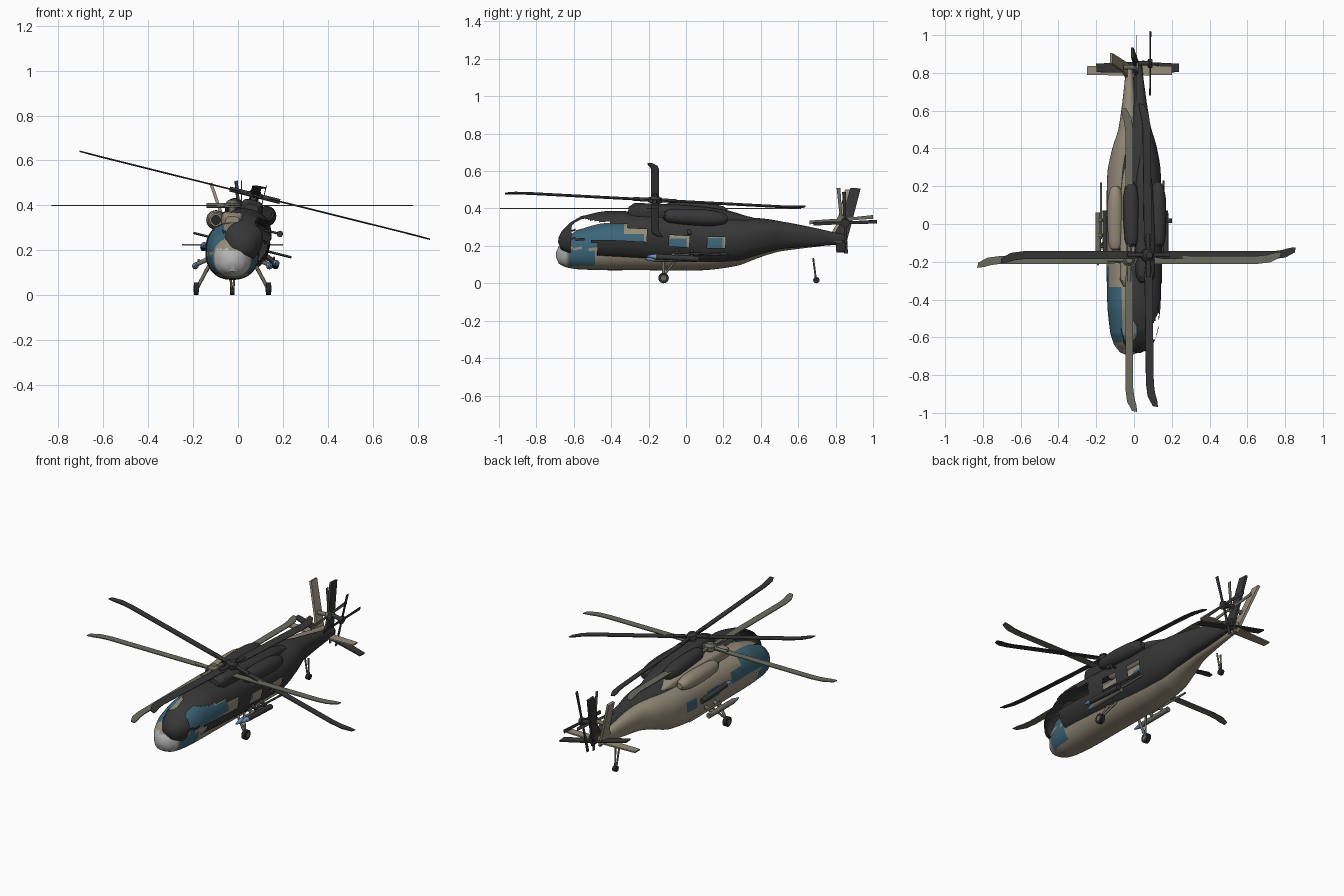
import bpy, bmesh, math
from mathutils import Matrix, Vector

old = bpy.data.objects.get("Cube")
if old:
    bpy.data.objects.remove(old, do_unlink=True)


def material(name, r, g, b):
    m = bpy.data.materials.new(name)
    m.use_nodes = True
    m.diffuse_color = (r, g, b, 1)
    m.node_tree.nodes["Principled BSDF"].inputs["Base Color"].default_value = (r, g, b, 1)
    return m


TAN = material("tan paint", .30, .26, .19)
DARK = material("charcoal paint", .038, .038, .038)
GLASS = material("blue glass", .045, .13, .19)
RADOME = material("light grey", .45, .45, .45)
OLIVE = material("olive grey", .15, .15, .12)
PALE = material("pale blue", .16, .30, .55)
BLACK = material("tyre black", .02, .02, .02)

HUB = Vector((0, -.19, .40))


def finish(name, bm, mats, place, smooth=True):
    bmesh.ops.recalc_face_normals(bm, faces=bm.faces)
    me = bpy.data.meshes.new(name)
    bm.to_mesh(me)
    bm.free()
    ob = bpy.data.objects.new(name, me)
    bpy.context.collection.objects.link(ob)
    for m in mats:
        me.materials.append(m)
    ob.matrix_world = place
    if smooth:
        bpy.ops.object.select_all(action='DESELECT')
        ob.select_set(True)
        bpy.context.view_layer.objects.active = ob
        bpy.ops.object.shade_smooth_by_angle(angle=math.radians(35))
    return ob


def loft(stations, segs, power, detail):
    """Skin along y through (y, half width, bottom, top), smoothly interpolated."""
    bm = bmesh.new()
    rings = []
    pts = [stations[0]] + stations + [stations[-1]]
    rows = []
    for a, b, c, d in zip(pts, pts[1:], pts[2:], pts[3:]):
        n = max(1, round((c[0] - b[0]) / detail))
        for i in range(n):
            t = i / n
            rows.append([.5 * (2 * q + (r - p) * t + (2 * p - 5 * q + 4 * r - s) * t * t
                               + (3 * q - p - 3 * r + s) * t ** 3) for p, q, r, s in zip(a, b, c, d)])
            rows[-1][0] = b[0] + (c[0] - b[0]) * t
    rows.append(stations[-1])
    for y, w, lo, hi in rows:
        ring = []
        for k in range(segs):
            a = math.tau * k / segs
            c, s = math.cos(a), math.sin(a)
            e = 2 / power
            ring.append(bm.verts.new((math.copysign(abs(c) ** e, c) * w, y,
                                      (lo + hi) / 2 + math.copysign(abs(s) ** e, s) * (hi - lo) / 2)))
        rings.append(ring)
    for p, q in zip(rings, rings[1:]):
        for k in range(segs):
            bm.faces.new((p[k], p[k - 1], q[k - 1], q[k]))
    bm.faces.new(rings[0])
    bm.faces.new(rings[-1])
    return bm


def rod(bm, a, b, r1, r2=None, segs=12):
    a, b = Vector(a), Vector(b)
    rot = (b - a).to_track_quat('Z', 'Y').to_matrix().to_4x4()
    bmesh.ops.create_cone(bm, cap_ends=True, segments=segs, radius1=r1, radius2=r1 if r2 is None else r2,
                          depth=(b - a).length, matrix=Matrix.Translation((a + b) / 2) @ rot)


def slab(bm, outline, thick, mat):
    """Flat outline in local xy, thickened along local z."""
    lower = [bm.verts.new(mat @ Vector((x, y, -thick / 2))) for x, y in outline]
    upper = [bm.verts.new(mat @ Vector((x, y, thick / 2))) for x, y in outline]
    bm.faces.new(lower)
    bm.faces.new(upper)
    for i in range(len(outline)):
        bm.faces.new((lower[i - 1], lower[i], upper[i], upper[i - 1]))


def glazing(p):
    """Window areas of the hull: cockpit, chin and cabin."""
    x, y, z = abs(p.x), p.y, p.z
    cockpit = -.625 < y < -.33 and z > .19 and x > .035
    side = -.34 < y < -.23 and .19 < z < .26 and x > .06
    chin = -.63 < y < -.48 and .095 < z < .18 and x > .03
    cabin = .18 < z < .245 and (-.10 < y < 0 or .10 < y < .19) and x > .06
    return cockpit, side, chin, cabin


def helicopter(tag, place, paint, blade_paint, shell):
    def done(name, bm, mat, smooth=True):
        return finish(tag + name, bm, [mat], place, smooth)

    # Hull with tail boom
    hull = loft([(-.695, .012, .14, .165), (-.68, .048, .105, .20), (-.64, .08, .085, .245),
                 (-.58, .10, .075, .285), (-.45, .115, .07, .32), (-.25, .12, .07, .325),
                 (.1, .12, .07, .325), (.28, .115, .095, .325), (.4, .09, .14, .325),
                 (.5, .058, .17, .315), (.65, .036, .19, .295), (.84, .018, .21, .265)], 64, 2.3, .012)
    if shell:
        holes = [f for f in hull.faces if any(glazing(f.calc_center_median()))
                 and f.calc_center_median().z < .285]
        bmesh.ops.delete(hull, geom=holes, context='FACES')
    else:
        for f in hull.faces:
            c = f.calc_center_median()
            f.material_index = 1 if any(glazing(c)) else 2 if c.y < -.64 and c.z < .205 else 0
    finish(tag + "fuselage", hull, [paint, GLASS, RADOME], place)

    # Roof housing, engine pods with intakes
    done("roof_housing", loft([(-.33, .03, .30, .35), (-.30, .048, .28, .372), (0, .05, .28, .375),
                               (.2, .042, .28, .36), (.34, .02, .28, .33)], 24, 4, .04), paint)
    for side, s in (("left_", 1), ("right_", -1)):
        bm = loft([(-.13, .028, -.028, .028), (-.11, .036, -.036, .036), (0, .043, -.043, .043),
                   (.12, .042, -.042, .042), (.18, .03, -.03, .03), (.2, .016, -.016, .016)], 24, 2, .03)
        bmesh.ops.translate(bm, verts=bm.verts, vec=(s * .073, 0, .335))
        done(side + "engine_pod", bm, paint)
        bm = bmesh.new()
        rod(bm, (s * .073, -.14, .335), (s * .073, -.12, .335), .022, segs=20)
        done(side + "engine_intake", bm, BLACK)

        # Pylon stores
        bm = bmesh.new()
        rod(bm, (s * .165, -.17, .13), (s * .165, .06, .13), .015)
        rod(bm, (s * .15, -.08, .155), (s * .15, .22, .155), .006)
        rod(bm, (s * .11, -.06, .16), (s * .165, -.06, .135), .01)
        rod(bm, (s * .11, .02, .16), (s * .165, .02, .135), .01)
        done(side + "store", bm, blade_paint)
        bm = bmesh.new()
        rod(bm, (s * .165, -.17, .13), (s * .165, -.22, .13), .015, .004)
        done(side + "store_nose", bm, PALE)

        # Main landing gear
        if not shell:
            bm = bmesh.new()
            rod(bm, (s * .10, -.12, .14), (s * .158, -.12, .03), .008)
            rod(bm, (s * .10, -.05, .13), (s * .155, -.12, .04), .006)
            done(side + "gear_leg", bm, OLIVE)
            bm = bmesh.new()
            rod(bm, (s * .15, -.12, .028), (s * .172, -.12, .028), .028, segs=24)
            done(side + "wheel", bm, BLACK)
            bm = bmesh.new()
            rod(bm, (s * .148, -.12, .028), (s * .174, -.12, .028), .014, segs=16)
            done(side + "wheel_hub", bm, OLIVE)

    # Main rotor: four blades with swept tips
    outline = [(.03, -.012), (.1, -.021), (.68, -.021), (.75, -.012), (.80, .015),
               (.805, .042), (.77, .038), (.73, .027), (.68, .021), (.1, .021), (.03, .012)]
    bm = bmesh.new()
    for k in range(4):
        slab(bm, outline, .005, Matrix.Translation(HUB) @ Matrix.Rotation(k * math.pi / 2, 4, 'Z'))
    done("main_rotor_blades", bm, blade_paint, False)
    bm = bmesh.new()
    rod(bm, (0, -.19, .35), (0, -.19, .425), .015, segs=16)
    rod(bm, (0, -.19, .39), (0, -.19, .41), .038, segs=20)
    rod(bm, (0, -.19, .41), (0, -.19, .425), .03, .018, segs=20)
    for k in range(4):
        d = Matrix.Rotation(k * math.pi / 2, 3, 'Z') @ Vector((1, 0, 0))
        rod(bm, HUB, HUB + d * .115, .011)
    done("main_rotor_hub", bm, blade_paint)

    # Canted fin and tailplane
    bm = bmesh.new()
    cant = Matrix.Translation((0, 0, .22)) @ Matrix.Rotation(math.radians(-19), 4, 'Y')
    upright = Matrix(((0, 0, 1, 0), (1, 0, 0, 0), (0, 1, 0, 0), (0, 0, 0, 1)))
    slab(bm, [(.75, 0), (.84, -.02), (.865, .1), (.905, .295), (.85, .295), (.805, .1)], .014, cant @ upright)
    done("tail_fin", bm, paint, False)
    bm = bmesh.new()
    slab(bm, [(-.225, .79), (0, .785), (.225, .79), (.225, .835), (0, .845), (-.225, .835)], .008,
         Matrix.Translation((0, 0, .225)))
    done("tailplane", bm, paint, False)

    # Tail rotor
    bm = bmesh.new()
    for k in range(4):
        turn = Matrix.Translation((.04, .83, .34)) @ Matrix.Rotation(math.radians(5) + k * math.pi / 2, 4, 'X')
        slab(bm, [(.02, -.007), (.17, -.01), (.17, .01), (.02, .007)], .004, turn @ upright)
    rod(bm, (-.03, .83, .34), (.05, .83, .34), .012)
    rod(bm, (.03, .83, .34), (.048, .83, .34), .024)
    done("tail_rotor", bm, blade_paint, False)

    if shell:
        # Side winch
        bm = bmesh.new()
        rod(bm, (.08, .0, .27), (.15, .0, .27), .005)
        rod(bm, (.15, -.012, .27), (.15, .012, .27), .014)
        done("winch", bm, paint)
    else:
        # Tail wheel on a twin strut
        bm = bmesh.new()
        for s in (-1, 1):
            rod(bm, (s * .012, .68, .135), (s * .004, .695, .02), .005)
        done("tail_wheel_strut", bm, OLIVE)
        bm = bmesh.new()
        rod(bm, (-.01, .697, .017), (.01, .697, .017), .017, segs=20)
        done("tail_wheel", bm, BLACK)


# Upright aircraft, and a dark shell rolled and pitched over it
helicopter("tan_", Matrix.Translation((-.025, 0, 0)), TAN, OLIVE, False)
tilt = Matrix.Rotation(math.radians(14), 4, 'Y') @ Matrix.Rotation(math.radians(-3.1), 4, 'X')
helicopter("dark_", Matrix.Translation((.075, -.165, .445)) @ tilt @ Matrix.Translation(-HUB), DARK, DARK, True)
